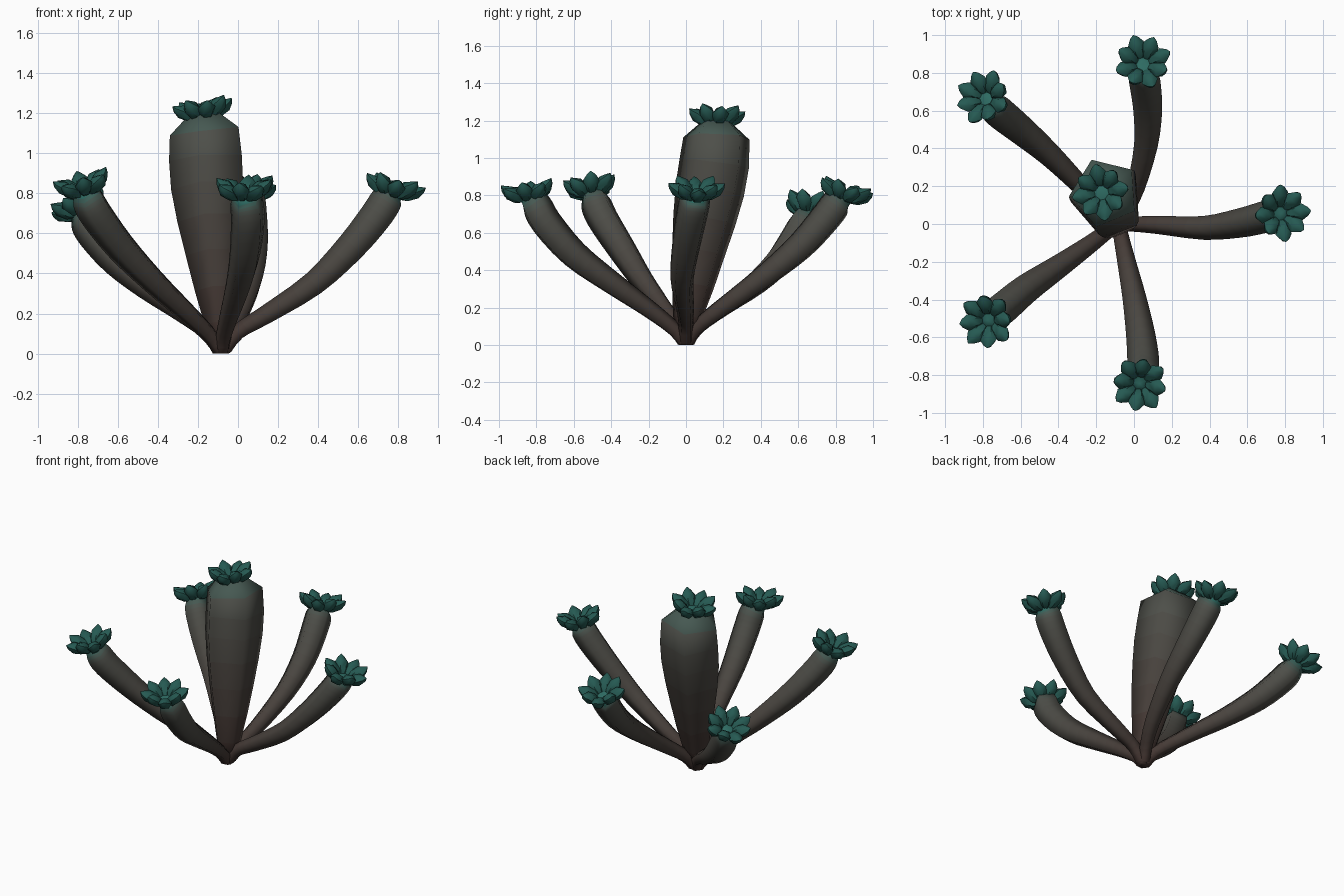
import bpy, bmesh, math
from mathutils import Vector, Matrix

if "Cube" in bpy.data.objects:
    bpy.data.objects.remove(bpy.data.objects["Cube"])


def material(name, rgb):
    m = bpy.data.materials.new(name)
    m.diffuse_color = (*rgb, 1)
    m.use_nodes = True
    m.node_tree.nodes["Principled BSDF"].inputs["Base Color"].default_value = m.diffuse_color
    return m


# bark fades from brown at the root to teal at the crown
BROWN, GREY, TEAL = Vector((.055, .034, .029)), Vector((.075, .078, .067)), Vector((.027, .145, .122))
BANDS = [material(f"bark_{i}", BROWN.lerp(GREY, i / 15)) for i in range(16)]
BANDS += [material(f"crown_{i}", GREY.lerp(TEAL, f)) for i, f in enumerate((.1, .3, .6, 1))]
LEAF = material("petal_teal", TEAL * .7)


def finish(bm, name, mats, angle):
    bmesh.ops.recalc_face_normals(bm, faces=bm.faces)
    me = bpy.data.meshes.new(name)
    bm.to_mesh(me)
    bm.free()
    for m in mats:
        me.materials.append(m)
    ob = bpy.data.objects.new(name, me)
    bpy.context.collection.objects.link(ob)
    bpy.ops.object.select_all(action='DESELECT')
    ob.select_set(True)
    bpy.context.view_layer.objects.active = ob
    bpy.ops.object.shade_smooth_by_angle(angle=math.radians(angle))


def skin(bm, rings, bands=1):
    for i in range(len(rings) - 1):
        a, b = rings[i], rings[i + 1]
        n = len(a)
        for k in range(n):
            f = bm.faces.new((a[k], a[(k + 1) % n], b[(k + 1) % n], b[k]))
            f.material_index = i * bands // (len(rings) - 1)


def smooth_path(pts, radii, steps=3):
    # Catmull-Rom through path points and radii together
    q = [Vector((*p, r)) for p, r in zip(pts, radii)]
    out = []
    for i in range(len(q) - 1):
        a, b, c, d = q[max(i - 1, 0)], q[i], q[i + 1], q[min(i + 2, len(q) - 1)]
        for s in range(steps):
            t = s / steps
            out.append(.5 * (2 * b + (c - a) * t + (2 * a - 5 * b + 4 * c - d) * t ** 2
                             + (3 * b - a - 3 * c + d) * t ** 3))
    out.append(q[-1])
    return [v.to_3d() for v in out], [v.w for v in out]


def stem(name, pts, radii, axis, side, phase):
    # five-sided tapering tube, closed by a small dome in the flower
    bm = bmesh.new()
    pts = [Vector(p) for p in pts]
    n = len(pts)
    rings = []
    for i, p in enumerate(pts):
        if i == 0:
            t = Vector((0, 0, 1))
        elif i == n - 1:
            t = axis
        else:
            t = ((p - pts[i - 1]).normalized() + (pts[i + 1] - p).normalized()).normalized()
        u = (side - t * side.dot(t)).normalized()
        v = t.cross(u)
        ring = []
        for k in range(5):
            a = math.radians(phase + 72 * k)
            ring.append(bm.verts.new(p + (u * math.cos(a) + v * math.sin(a)) * radii[i]))
        rings.append(ring)
    skin(bm, rings, len(BANDS))
    bm.faces.new(rings[0][::-1])
    tip = bm.verts.new(pts[-1] + axis * .015)
    for k in range(5):
        bm.faces.new((rings[-1][k], rings[-1][(k + 1) % 5], tip)).material_index = len(BANDS) - 1
    finish(bm, name, BANDS, 85)


def flower(name, centre, axis, spin):
    # ring of eight plump, pointed petals tilted into a cup
    bm = bmesh.new()
    rot = Vector((0, 0, 1)).rotation_difference(axis).to_matrix().to_4x4()
    for j in range(8):
        lift = math.radians(32 + 9 * (j % 2))
        M = (Matrix.Translation(centre) @ rot
             @ Matrix.Rotation(math.radians(spin + 45 * j), 4, 'Z')
             @ Matrix.Translation((.036, 0, -.013)) @ Matrix.Rotation(-lift, 4, 'Y'))
        rings = []
        for x, w, h in ((0, .016, .014), (.035, .036, .034), (.088, .044, .037), (.122, .022, .018)):
            rings.append([bm.verts.new(M @ Vector((x, w * math.cos(math.tau * k / 6),
                                                   h * math.sin(math.tau * k / 6)))) for k in range(6)])
        skin(bm, rings)
        bm.faces.new(rings[0])
        tip = bm.verts.new(M @ Vector((.141, 0, .006)))
        for k in range(6):
            bm.faces.new((rings[-1][k], rings[-1][(k + 1) % 6], tip))
    finish(bm, name, [LEAF], 50)


BASE = (-.08, 0, 0)
# central trunk
ax = Vector((-.15, .03, 1)).normalized()
top = Vector((-.17, .165, 1.19))
stem("trunk", [BASE, (-.085, .01, .15), (-.098, .04, .32), (-.112, .07, .5), (-.127, .102, .67), (-.14, .132, .83),
               (-.148, .155, .97), (-.155, .167, 1.11), top],
     [.04, .083, .118, .15, .177, .195, .197, .187, .09], ax, Vector((1, 0, 0)), 40)
flower("trunk_flower", top, ax, 10)

# branches: path points, flower centre, flower axis
branches = {
    "right": ([(0, 0, .105), (.14, -.005, .19), (.38, -.02, .345), (.57, .005, .53), (.7, .035, .69),
               (.75, .05, .77)], (.775, .055, .8), (.25, .03, 1)),
    "back": ([(-.05, .06, .09), (.01, .2, .2), (.065, .43, .37), (.075, .62, .53), (.062, .76, .69), (.055, .81, .76)],
             (.048, .845, .79), (-.02, .3, 1)),
    "front": ([(-.07, -.06, .08), (-.04, -.2, .19), (.003, -.4, .33), (.037, -.6, .48), (.052, -.75, .65),
               (.045, -.805, .75)], (.03, -.842, .79), (0, -.15, 1)),
    "front_left": ([(-.13, -.03, .08), (-.25, -.12, .2), (-.42, -.24, .36), (-.58, -.35, .53), (-.7, -.45, .69),
                    (-.745, -.485, .77)], (-.77, -.508, .815), (-.27, -.15, 1)),
    "back_left": ([(-.13, .05, .09), (-.27, .19, .2), (-.45, .37, .33), (-.6, .5, .46), (-.71, .59, .59),
                   (-.755, .63, .66)], (-.782, .662, .71), (-.42, .25, 1)),
}
for i, (name, (path, centre, axis)) in enumerate(branches.items()):
    ax = Vector(axis).normalized()
    c = Vector(centre)
    side = Vector((-c.y, c.x + .08, 0)).normalized()
    pts, radii = smooth_path([BASE] + path + [centre], [.04, .042, .051, .066, .081, .089, .085, .055])
    stem(name + "_branch", pts, radii, ax, side, 90)
    flower(name + "_flower", c, ax, 15 * i + 5)
